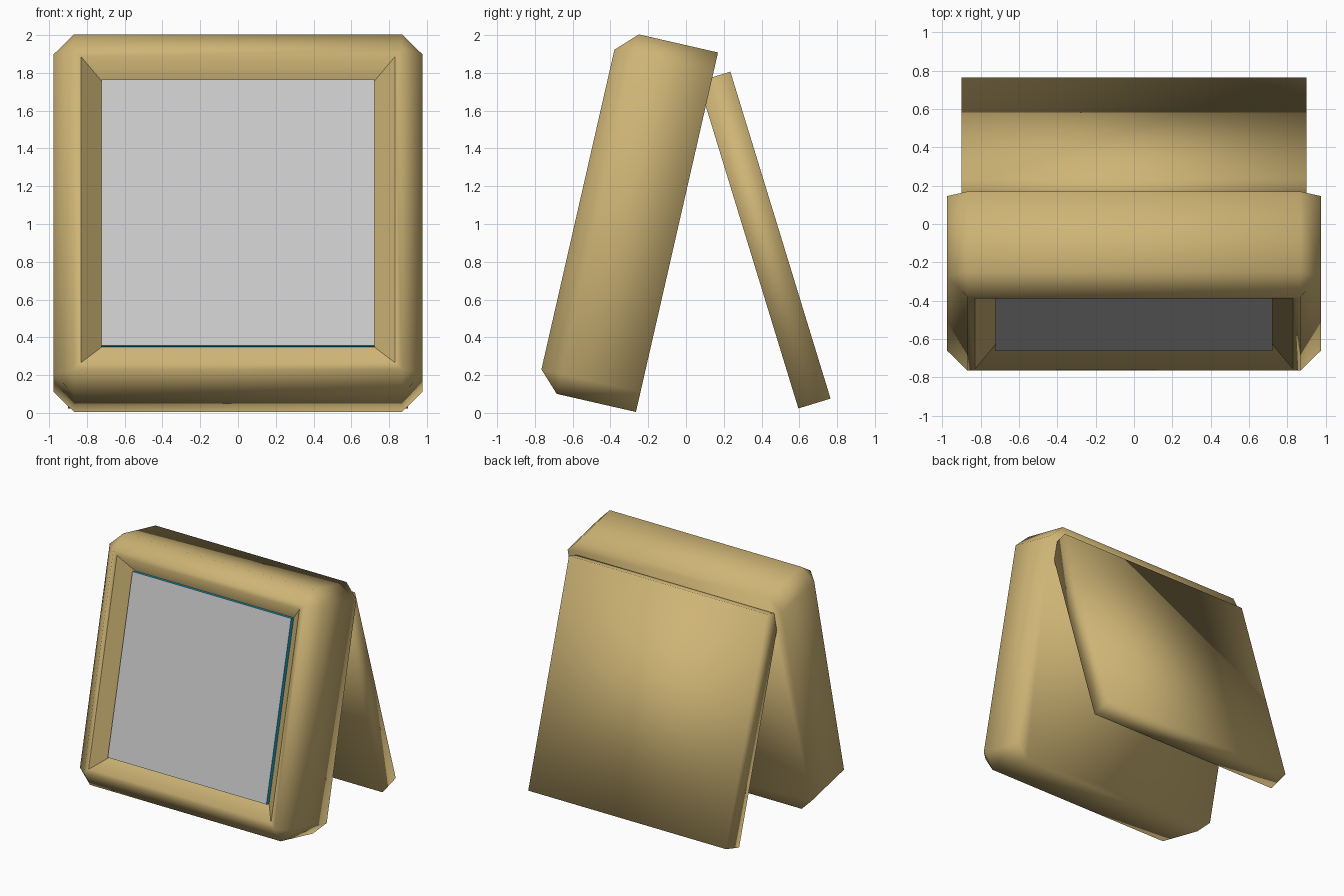
import bpy, bmesh, math
from mathutils import Matrix

if "Cube" in bpy.data.objects:
    bpy.data.objects.remove(bpy.data.objects["Cube"])

TILT = math.asin(0.2226)      # backward lean of the frame
BASE = (0, -0.265, 0.005)     # bottom back edge of the frame
SIZE, DEPTH, CUT = 1.952, 0.538, 0.108


def material(name, rgb):
    m = bpy.data.materials.new(name)
    m.diffuse_color = (*rgb, 1)
    m.use_nodes = True
    m.node_tree.nodes["Principled BSDF"].inputs["Base Color"].default_value = m.diffuse_color
    return m


def box(size, centre):
    bm = bmesh.new()
    bmesh.ops.create_cube(bm, size=1, matrix=Matrix.Translation(centre) @ Matrix.Diagonal((*size, 1)))
    bm.normal_update()
    return bm


def finish(bm, name, loc, rot, mats):
    me = bpy.data.meshes.new(name)
    bm.to_mesh(me)
    bm.free()
    for m in mats:
        me.materials.append(m)
    ob = bpy.data.objects.new(name, me)
    ob.location = loc
    ob.rotation_euler = (rot, 0, 0)
    bpy.context.collection.objects.link(ob)
    return ob


tan = material("tan", (0.62, 0.46, 0.18))
teal = material("teal", (0.01, 0.40, 0.62))
grey = material("grey", (0.8, 0.8, 0.8))

# Frame: chamfered block, all edges cut except around the back
bm = box((SIZE, DEPTH, SIZE), (0, -DEPTH / 2, SIZE / 2))
edges = [e for e in bm.edges if any(v.co.y < -0.01 for v in e.verts)]
bmesh.ops.bevel(bm, geom=edges, offset=CUT, segments=1, affect='EDGES', profile=0.5)
bm.normal_update()
front = min(bm.faces, key=lambda f: f.calc_center_median().y)

# Sloped recess in the front
bmesh.ops.inset_region(bm, faces=[front], thickness=0.038, use_even_offset=True)
slopes = bmesh.ops.inset_region(bm, faces=[front], thickness=CUT, depth=-CUT,
                                use_even_offset=True)["faces"]
bm.normal_update()
for f in bm.faces:
    f.smooth = True
for f in slopes:
    f.smooth = abs(f.normal.x) < 0.1     # side slopes stay crisp
finish(bm, "frame", BASE, -TILT, [tan])

# Screen: thin slab with coloured rim and grey face
bm = box((1.444, 0.056, 1.444), (0, -0.438, SIZE / 2))
for f in bm.faces:
    f.material_index = 1 if f.normal.y < -0.5 else 0
finish(bm, "screen", BASE, -TILT, [teal, grey])

# Rear stand: softly shaded board leaning against the back of the frame
bm = box((1.8, 0.178, 1.81), (0, 0, 0))
for f in bm.faces:
    f.smooth = True
finish(bm, "rear_stand", (0, 0.415, 0.915), math.radians(17.03), [tan])
